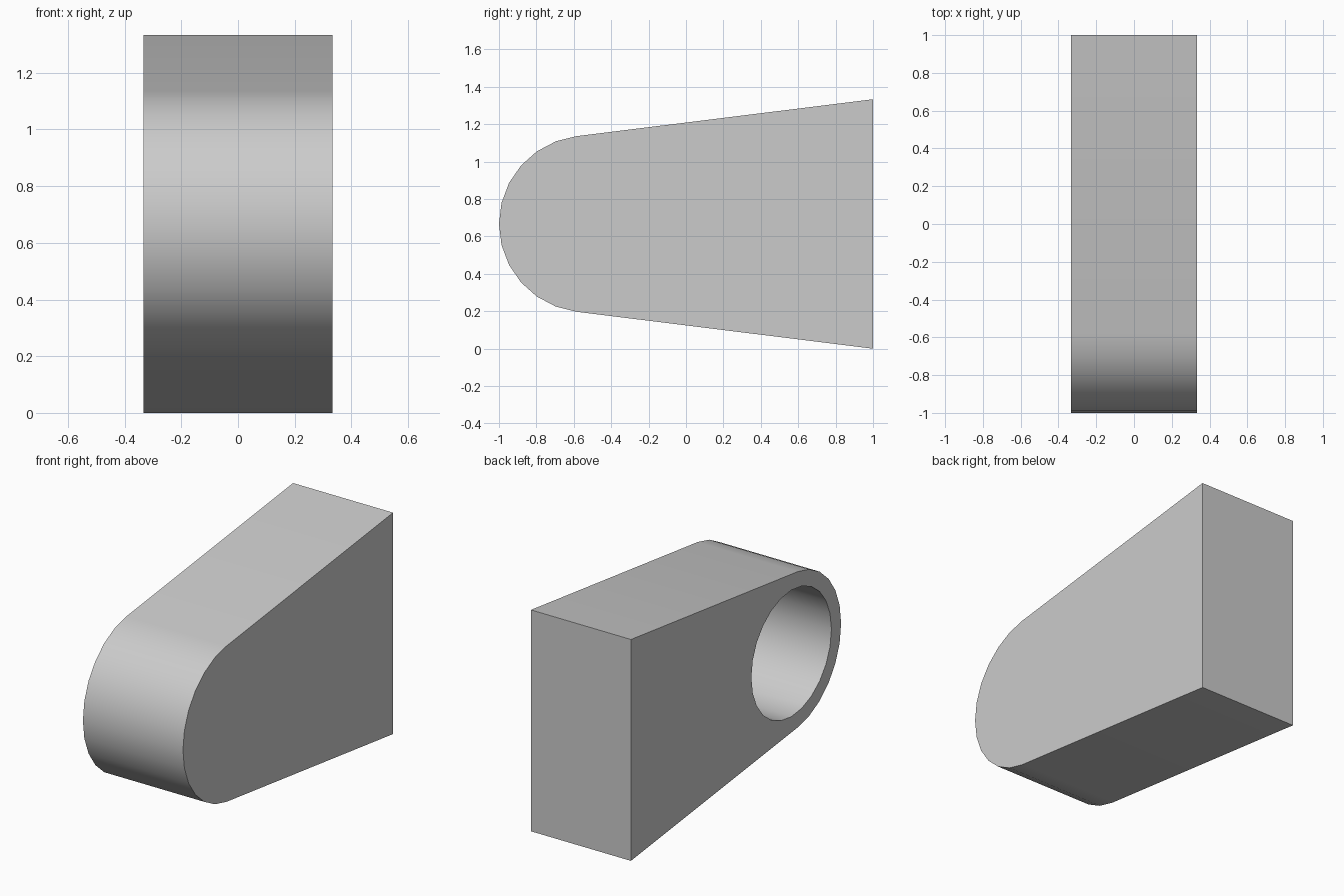
import bpy, bmesh
from math import sin, cos, radians, tau

if "Cube" in bpy.data.objects:
    bpy.data.objects.remove(bpy.data.objects["Cube"])

HALF_W = 0.3333          # half thickness along x
CY, CZ = -0.527, 0.6667  # centre of the rounded end
R_OUT, R_HOLE = 0.473, 0.381
HOLE_DEPTH = 0.57


def prism(name, profile, x0, x1):
    """Extrude a closed (y, z) profile from x0 to x1."""
    bm = bmesh.new()
    face = bm.faces.new([bm.verts.new((x0, y, z)) for y, z in profile])
    out = bmesh.ops.extrude_face_region(bm, geom=[face])
    verts = [v for v in out["geom"] if isinstance(v, bmesh.types.BMVert)]
    bmesh.ops.translate(bm, verts=verts, vec=(x1 - x0, 0, 0))
    bmesh.ops.recalc_face_normals(bm, faces=bm.faces)
    mesh = bpy.data.meshes.new(name)
    bm.to_mesh(mesh)
    bm.free()
    ob = bpy.data.objects.new(name, mesh)
    bpy.context.collection.objects.link(ob)
    return ob


# Tapered block: square back, rounded front
angles = [radians(82.9 * i / 6) for i in range(-6, 7)]
outline = [(1, 2 * CZ), (1, 0)]
outline += [(CY - R_OUT * cos(a), CZ + R_OUT * sin(a)) for a in angles]
body = prism("tapered_block", outline, -HALF_W, HALF_W)

# Blind round hole in the left face
circle = [(CY + R_HOLE * cos(tau * i / 24), CZ + R_HOLE * sin(tau * i / 24))
          for i in range(24)]
cutter = prism("hole_cutter", circle, -HALF_W - 0.1, -HALF_W + HOLE_DEPTH)
cutter.hide_render = True

cut = body.modifiers.new("hole", "BOOLEAN")
cut.operation = "DIFFERENCE"
cut.solver = "EXACT"
cut.object = cutter
bpy.context.view_layer.objects.active = body
body.select_set(True)
cutter.select_set(False)
bpy.ops.object.modifier_apply(modifier=cut.name)
bpy.data.objects.remove(cutter)

# Smooth the curved walls, keep the edges sharp
bpy.ops.object.shade_smooth_by_angle(angle=radians(30))
